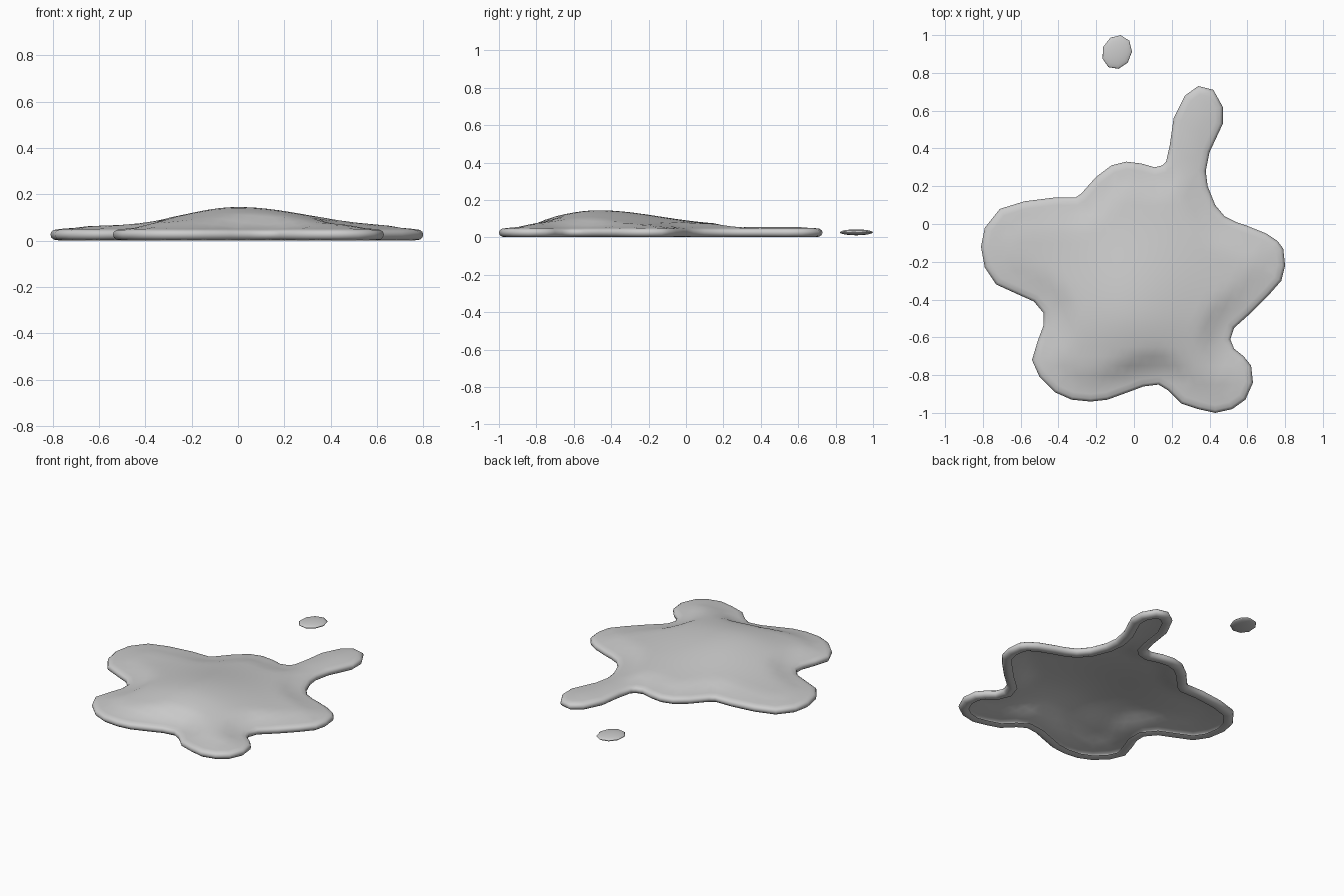
import bpy, bmesh, math
from mathutils import Vector
from mathutils.geometry import delaunay_2d_cdt, intersect_point_line

if "Cube" in bpy.data.objects:
    bpy.data.objects.remove(bpy.data.objects["Cube"])

# Splat outline, counterclockwise from the tip of the arm, in hundredths
OUTLINE = [
    (34, 73), (27, 68), (21, 56), (19, 42), (17, 33), (15, 31), (11, 30), (4, 32),
    (-4, 33), (-12, 31), (-20, 25), (-28, 16), (-31, 14), (-42, 14), (-58, 12),
    (-71, 8), (-79, -2), (-81, -12), (-79, -23), (-73, -32), (-62, -37), (-53, -41),
    (-48, -47), (-48, -54), (-51, -62), (-54, -72), (-50, -81), (-42, -89),
    (-33, -93), (-23, -94), (-14, -93), (-3, -89), (5, -86), (13, -85), (18, -88),
    (25, -95), (34, -98), (43, -100), (52, -98), (59, -93), (63, -84), (62, -75),
    (58, -70), (53, -66), (51, -61), (53, -55), (62, -47), (71, -38), (78, -30),
    (80, -22), (79, -13), (76, -9), (70, -5), (60, -1), (54, 1), (48, 4), (43, 10),
    (39, 20), (38, 28), (40, 38), (47, 53), (47, 62), (42, 71)]
outline = [Vector(p) / 100 for p in OUTLINE]
count = len(outline)

# Rolled rim cross-section as (inset, height), from under the lip to the top
RIM = [(.06, .009), (.035, .001), (.015, .004), (.004, .013), (0, .026),
       (.004, .038), (.015, .046), (.04, .05)]
INSET, RIM_TOP = RIM[-1]


def inset_outline(distance):
    """Move every outline point inward along its averaged edge normal."""
    result = []
    for i, point in enumerate(outline):
        before = (point - outline[i - 1]).normalized()
        after = (outline[(i + 1) % count] - point).normalized()
        tangent = (before + after).normalized()
        inward = Vector((-tangent.y, tangent.x))
        result.append(point + inward * distance / max(tangent.dot(after), .7))
    return result


def edge_distance(point):
    """Distance from a point to the nearest outline segment."""
    best = math.inf
    for i in range(count):
        a, b = outline[i - 1], outline[i]
        near, t = intersect_point_line(point, a, b)
        near = a.lerp(b, min(max(t, 0), 1))
        best = min(best, (point - near.to_2d()).length)
    return best


def surface_height(point, distance):
    """Low crown everywhere, plus a lopsided dome near the front."""
    t = min(max((distance - INSET) / .14, 0), 1)
    t = t * t * (3 - 2 * t)
    dx, dy = point.x, point.y + .47
    dx /= .33 if dx < 0 else .41
    dy /= .33 if dy < 0 else .46
    return RIM_TOP + t * (.012 + .083 * math.exp(-dx * dx - dy * dy))


def finish(obj, material):
    """Assign the material and smooth the surface."""
    obj.data.materials.append(material)
    for face in obj.data.polygons:
        face.use_smooth = True


grey = bpy.data.materials.new("plain grey")
grey.use_nodes = True
grey.diffuse_color = (.6, .6, .6, 1)
grey.node_tree.nodes["Principled BSDF"].inputs["Base Color"].default_value = (.6, .6, .6, 1)

# Puddle: rolled rim
bm = bmesh.new()
rings = [[bm.verts.new((p.x, p.y, z)) for p in inset_outline(d)] for d, z in RIM]
for low, high in zip(rings, rings[1:]):
    for i in range(count):
        bm.faces.new((low[i - 1], low[i], high[i], high[i - 1]))

# Puddle: domed skin, triangulated inside the rim and left hollow below
border = inset_outline(INSET)
points = list(border)
step = .05
for row in range(-20, 21):
    for column in range(-20, 21):
        p = Vector((column + .5 * (row % 2), row)) * step
        if edge_distance(p) > INSET + .025:
            points.append(p)
edges = [(i, (i + 1) % count) for i in range(count)]
flat, _, triangles, *_ = delaunay_2d_cdt(points, edges, [], 1, 1e-5)
skin = [bm.verts.new((p.x, p.y, surface_height(p, edge_distance(p)))) for p in flat]
for triangle in triangles:
    bm.faces.new([skin[i] for i in triangle])
bmesh.ops.delete(bm, geom=[v for v in bm.verts if not v.link_faces], context='VERTS')
bmesh.ops.remove_doubles(bm, verts=bm.verts[:], dist=.003)
mesh = bpy.data.meshes.new("puddle")
bm.to_mesh(mesh)
bm.free()
puddle = bpy.data.objects.new("puddle", mesh)
bpy.context.collection.objects.link(puddle)
finish(puddle, grey)

# Separate droplet behind the puddle
bpy.ops.mesh.primitive_uv_sphere_add(segments=9, ring_count=8, radius=1,
                                     location=(-.09, .91, .027), rotation=(0, 0, 1.2))
droplet = bpy.context.object
droplet.name = "droplet"
droplet.scale = (.092, .078, .016)
finish(droplet, grey)
